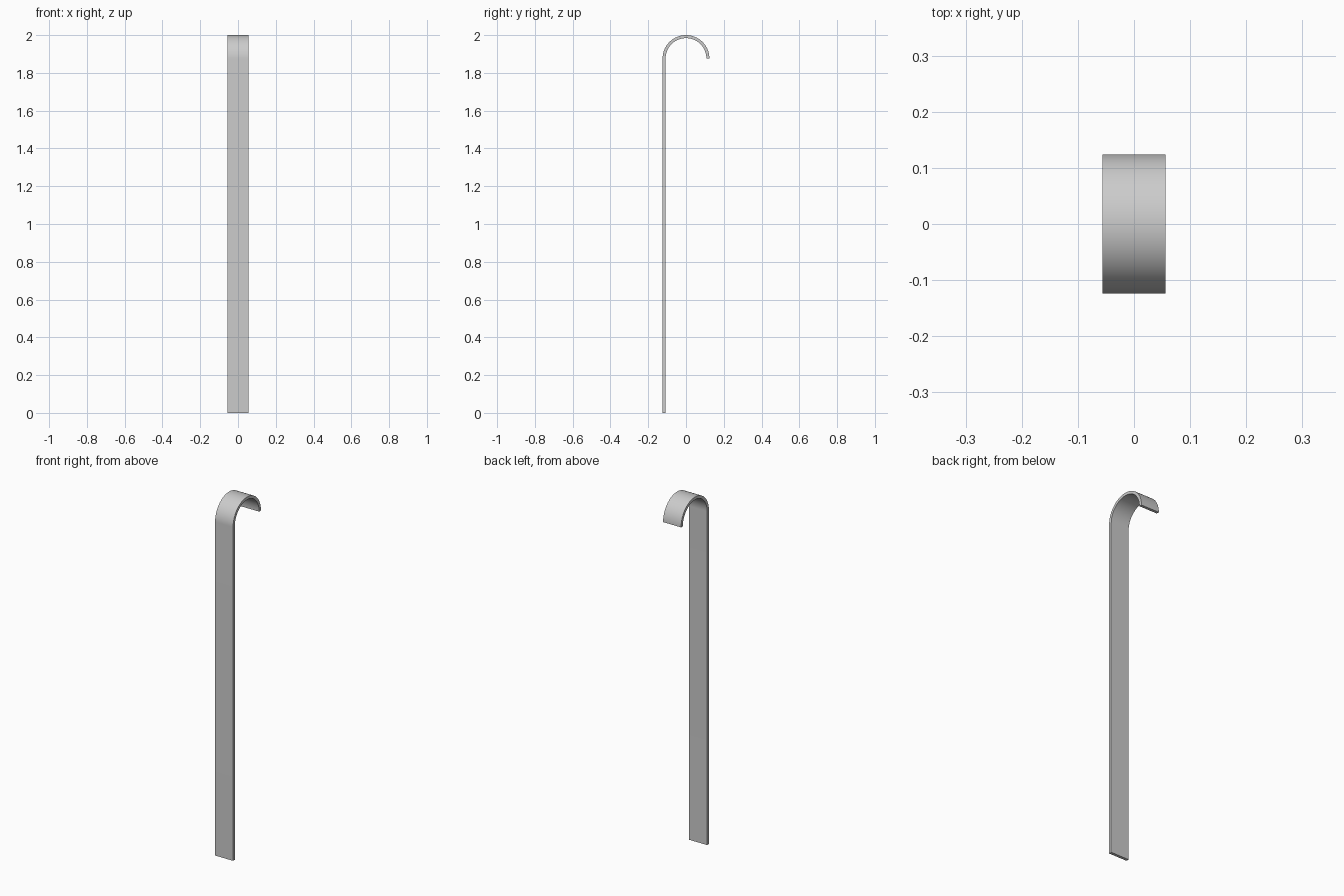
import bpy, bmesh, math

if "Cube" in bpy.data.objects:
    bpy.data.objects.remove(bpy.data.objects["Cube"])

R_OUT, THICK, WIDTH, HEIGHT = 0.124, 0.016, 0.112, 2.0
SEGMENTS = 48
zc = HEIGHT - R_OUT


def arc(radius):
    # half circle from the straight strip over to the hook tip
    return [(-radius * math.cos(math.pi * i / SEGMENTS),
             zc + radius * math.sin(math.pi * i / SEGMENTS))
            for i in range(SEGMENTS + 1)]


# Side profile pairs: outer and inner line of the bent strip
outer = [(-R_OUT, 0.0)] + arc(R_OUT)
inner = [(-R_OUT + THICK, 0.0)] + arc(R_OUT - THICK)

# Sweep the profile across the width
bm = bmesh.new()
rings = []
for (yo, zo), (yi, zi) in zip(outer, inner):
    rings.append([bm.verts.new(p) for p in (
        (-WIDTH / 2, yo, zo), (WIDTH / 2, yo, zo),
        (WIDTH / 2, yi, zi), (-WIDTH / 2, yi, zi))])
for a, b in zip(rings, rings[1:]):
    for k in range(4):
        n = (k + 1) % 4
        bm.faces.new((a[k], a[n], b[n], b[k]))
# End caps
bm.faces.new(rings[0])
bm.faces.new(rings[-1])
bmesh.ops.recalc_face_normals(bm, faces=bm.faces)

mesh = bpy.data.meshes.new("hooked_strip")
bm.to_mesh(mesh)
bm.free()
strip = bpy.data.objects.new("hooked_strip", mesh)
bpy.context.collection.objects.link(strip)

# Smooth bend with crisp edges
bpy.context.view_layer.objects.active = strip
strip.select_set(True)
bpy.ops.object.shade_smooth_by_angle(angle=math.radians(30))
